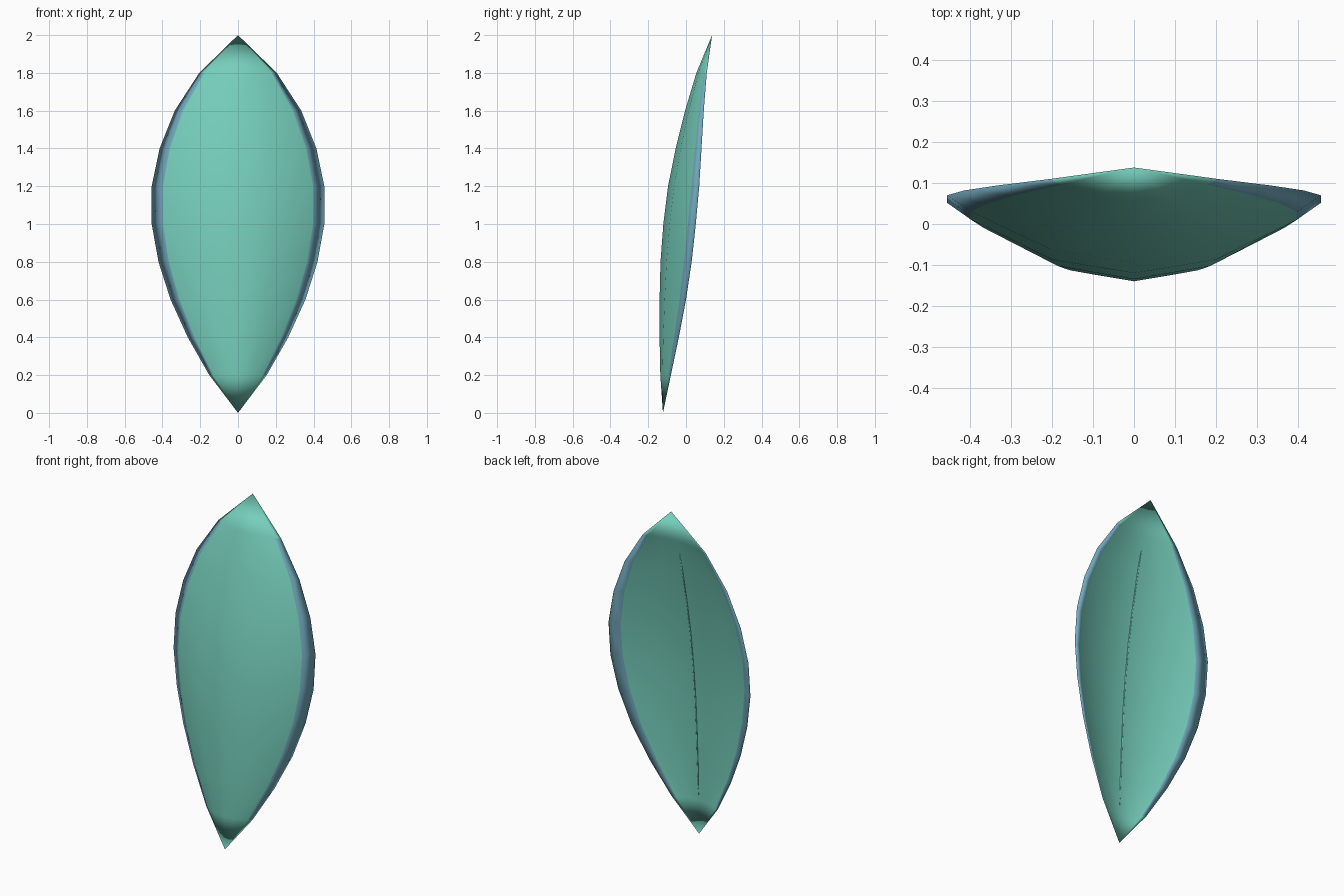
import bpy, bmesh, math

if "Cube" in bpy.data.objects:
    bpy.data.objects.remove(bpy.data.objects["Cube"])

# Profiles sampled every 0.2 in height: half width, spine depth, rim depth
WIDTH = [0, .152, .266, .357, .421, .457, .457, .415, .335, .205, 0]
SPINE = [-.122, -.136, -.14, -.14, -.135, -.12, -.095, -.055, -.005, .055, .138]
RIM = [-.122, -.08, -.038, 0, .03, .052, .07, .082, .094, .11, .138]
COLS = [-1, -.87, -.44, 0, .44, .87, 1]
THICK = .11      # blade thickness at the spine, as a share of half width


def material(name, rgb):
    m = bpy.data.materials.new(name)
    m.diffuse_color = (*rgb, 1)
    m.use_nodes = True
    m.node_tree.nodes["Principled BSDF"].inputs["Base Color"].default_value = m.diffuse_color
    return m


def finish(name, bm, mats):
    bmesh.ops.recalc_face_normals(bm, faces=bm.faces)
    for f in bm.faces:
        f.smooth = True
    me = bpy.data.meshes.new(name)
    bm.to_mesh(me)
    bm.free()
    for m in mats:
        me.materials.append(m)
    ob = bpy.data.objects.new(name, me)
    bpy.context.collection.objects.link(ob)
    return ob


teal = material("teal", (.18, .62, .50))
blue = material("rim blue", (.17, .40, .51))

# Cupped leaf blade: front and back skins meeting at the rim and tips
bm = bmesh.new()
tips = [bm.verts.new((0, SPINE[i], .2 * i)) for i in (0, 10)]


def skin_row(i, thick, rim=None):
    row = []
    for u in COLS:
        if rim and abs(u) == 1:
            row.append(rim[0] if u < 0 else rim[-1])
            continue
        y = SPINE[i] + (RIM[i] - SPINE[i]) * u * u + thick * WIDTH[i] * (1 - u * u)
        row.append(bm.verts.new((u * WIDTH[i], y, .2 * i)))
    return row


front = [skin_row(i, 0) for i in range(1, 10)]
back = [skin_row(i, THICK, front[i - 1]) for i in range(1, 10)]
for skin in (front, back):
    rows = [[tips[0]] * 7] + skin + [[tips[1]] * 7]
    for r, (a, b) in enumerate(zip(rows, rows[1:])):
        for c in range(6):
            loop = list(dict.fromkeys((a[c], a[c + 1], b[c + 1], b[c])))
            f = bm.faces.new(loop)
            # blue border strip, plain teal tips
            f.material_index = 1 if c in (0, 5) and 0 < r < 9 else 0
finish("leaf_blade", bm, [teal, blue])


# Thin midrib on the hollow back
def spine_y(z):
    i = min(int(z / .2 + 1e-6), 9)
    t = z / .2 - i
    y = [SPINE[k] + THICK * WIDTH[k] for k in (i, i + 1)]
    return y[0] * (1 - t) + y[1] * t


bm = bmesh.new()
rings = []
for z in (.23, .4, .6, .8, 1, 1.2, 1.4, 1.6, 1.72):
    r = .001 if z in (.23, 1.72) else .004
    y = spine_y(z)
    rings.append([bm.verts.new(p) for p in ((-r, y, z), (0, y + r, z), (r, y, z), (0, y - .003, z))])
for a, b in zip(rings, rings[1:]):
    for k in range(4):
        bm.faces.new((a[k], a[(k + 1) % 4], b[(k + 1) % 4], b[k]))
bm.faces.new(rings[0])
bm.faces.new(rings[-1])
finish("midrib", bm, [teal])
